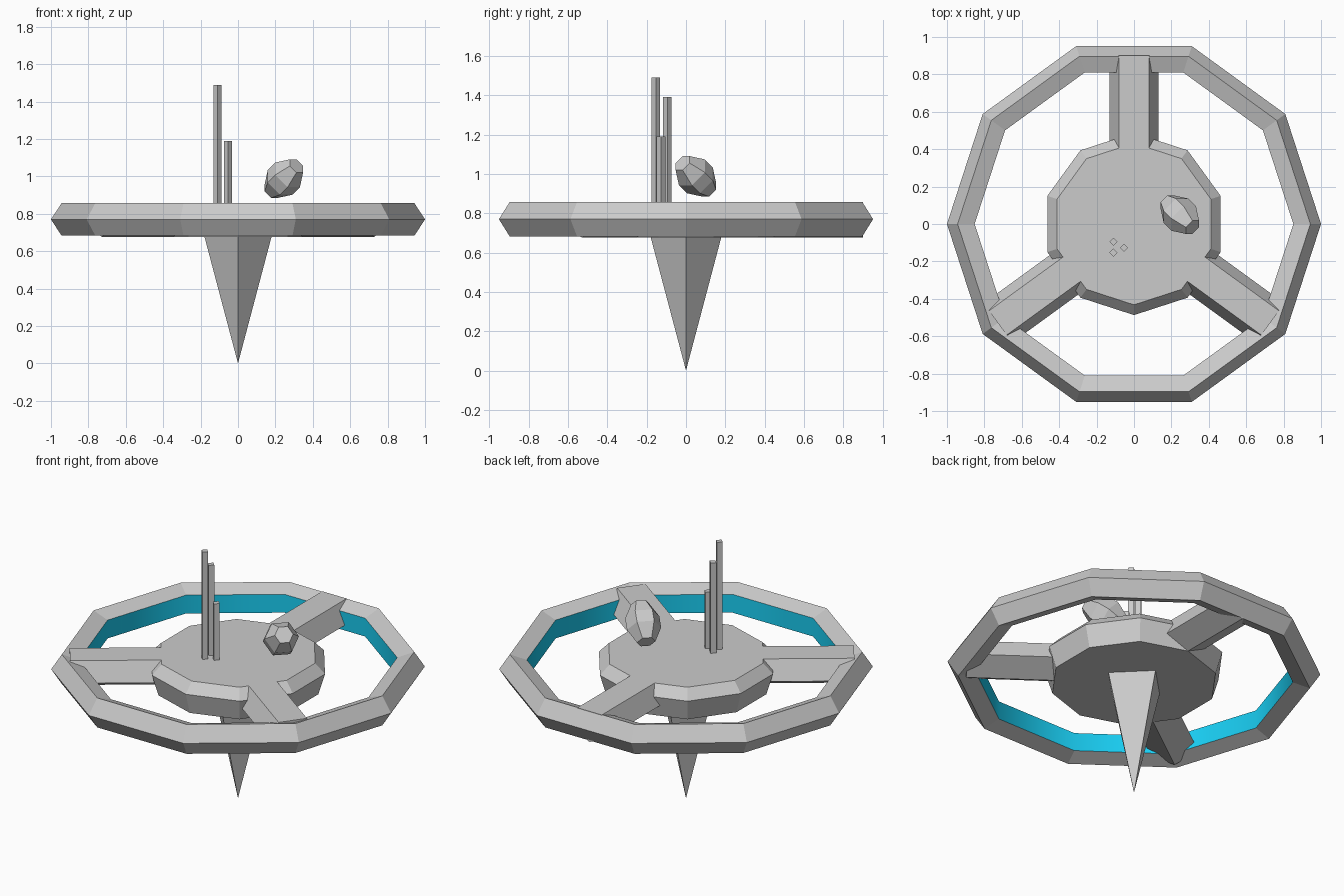
import bpy, bmesh, math
from mathutils import Matrix, Vector

if "Cube" in bpy.data.objects:
    bpy.data.objects.remove(bpy.data.objects["Cube"])


def finish(name, bm, matrix=None):
    if matrix:
        bm.transform(matrix)
    bmesh.ops.recalc_face_normals(bm, faces=bm.faces)
    mesh = bpy.data.meshes.new(name)
    bm.to_mesh(mesh)
    bm.free()
    ob = bpy.data.objects.new(name, mesh)
    bpy.context.collection.objects.link(ob)
    return ob


def lathe(name, profile, sides, start=0.0, closed=False, matrix=None):
    """Turn (radius, z) points around z; open profiles get end caps."""
    bm = bmesh.new()
    rings = []
    for r, z in profile:
        angles = [start + math.tau * i / sides for i in range(sides)]
        rings.append([bm.verts.new((r * math.cos(a), r * math.sin(a), z)) for a in angles])
    pairs = list(zip(rings, rings[1:]))
    if closed:
        pairs.append((rings[-1], rings[0]))
    else:
        bm.faces.new(rings[0])
        bm.faces.new(rings[-1])
    for a, b in pairs:
        for i in range(sides):
            j = (i + 1) % sides
            bm.faces.new((a[i], a[j], b[j], b[i]))
    return finish(name, bm, matrix)


# Outer ring: ten sides, pentagonal section, glowing inner wall
Z, H = 0.77, 0.087
ring = lathe("outer_ring", [(1.0, Z), (0.943, Z + H), (0.852, Z + 0.054),
                            (0.852, Z - 0.054), (0.943, Z - H)], 10, closed=True)
grey = bpy.data.materials.new("grey")
grey.diffuse_color = (0.8, 0.8, 0.8, 1)
grey.use_nodes = True
grey.node_tree.nodes["Principled BSDF"].inputs["Base Color"].default_value = grey.diffuse_color
cyan = bpy.data.materials.new("cyan_glow")
cyan.diffuse_color = (0.01, 0.62, 0.9, 1)
cyan.use_nodes = True
cyan.node_tree.nodes["Principled BSDF"].inputs["Base Color"].default_value = cyan.diffuse_color
ring.data.materials.append(grey)
ring.data.materials.append(cyan)
for f in ring.data.polygons:
    if math.hypot(f.center.x, f.center.y) < 0.83 and abs(f.normal.z) < 0.1:
        f.material_index = 1
        f.use_smooth = True

# Central platform
lathe("platform", [(0.45, 0.676), (0.487, 0.80), (0.432, 0.857)], 10, math.pi / 2)

# Three spokes with a pentagonal section
section = [(-0.08, 0.857), (0.08, 0.857), (0.13, 0.746), (0, 0.676), (-0.13, 0.746)]
for k, angle in enumerate((90, 216, 324)):
    bm = bmesh.new()
    ends = [[bm.verts.new((x, y, z)) for y, z in section] for x in (0.25, 0.9)]
    for e in ends:
        bm.faces.new(e)
    for i in range(5):
        j = (i + 1) % 5
        bm.faces.new((ends[0][i], ends[0][j], ends[1][j], ends[1][i]))
    finish(f"spoke_{k + 1}", bm, Matrix.Rotation(math.radians(angle), 4, 'Z'))

# Four-sided spike underneath
bm = bmesh.new()
bmesh.ops.create_cone(bm, cap_ends=True, segments=4, radius1=0, radius2=0.18, depth=0.68)
bmesh.ops.remove_doubles(bm, verts=bm.verts, dist=1e-5)
finish("spike", bm, Matrix.Translation((0, 0, 0.34)))

# Antenna rods
for k, (x, y, top) in enumerate([(-0.11, -0.153, 1.49), (-0.11, -0.095, 1.39),
                                 (-0.053, -0.127, 1.19)]):
    lathe(f"antenna_{k + 1}", [(0.022, 0.84), (0.022, top)], 4,
          matrix=Matrix.Translation((x, y, 0)))

# Floating faceted rock
tilt = Vector((1, -1, 1)).to_track_quat('Z', 'Y').to_matrix().to_4x4()
lathe("floating_rock", [(0.05, -0.117), (0.093, -0.035), (0.093, 0.035), (0.05, 0.117)], 6,
      matrix=Matrix.Translation((0.245, 0.05, 0.988)) @ tilt)
